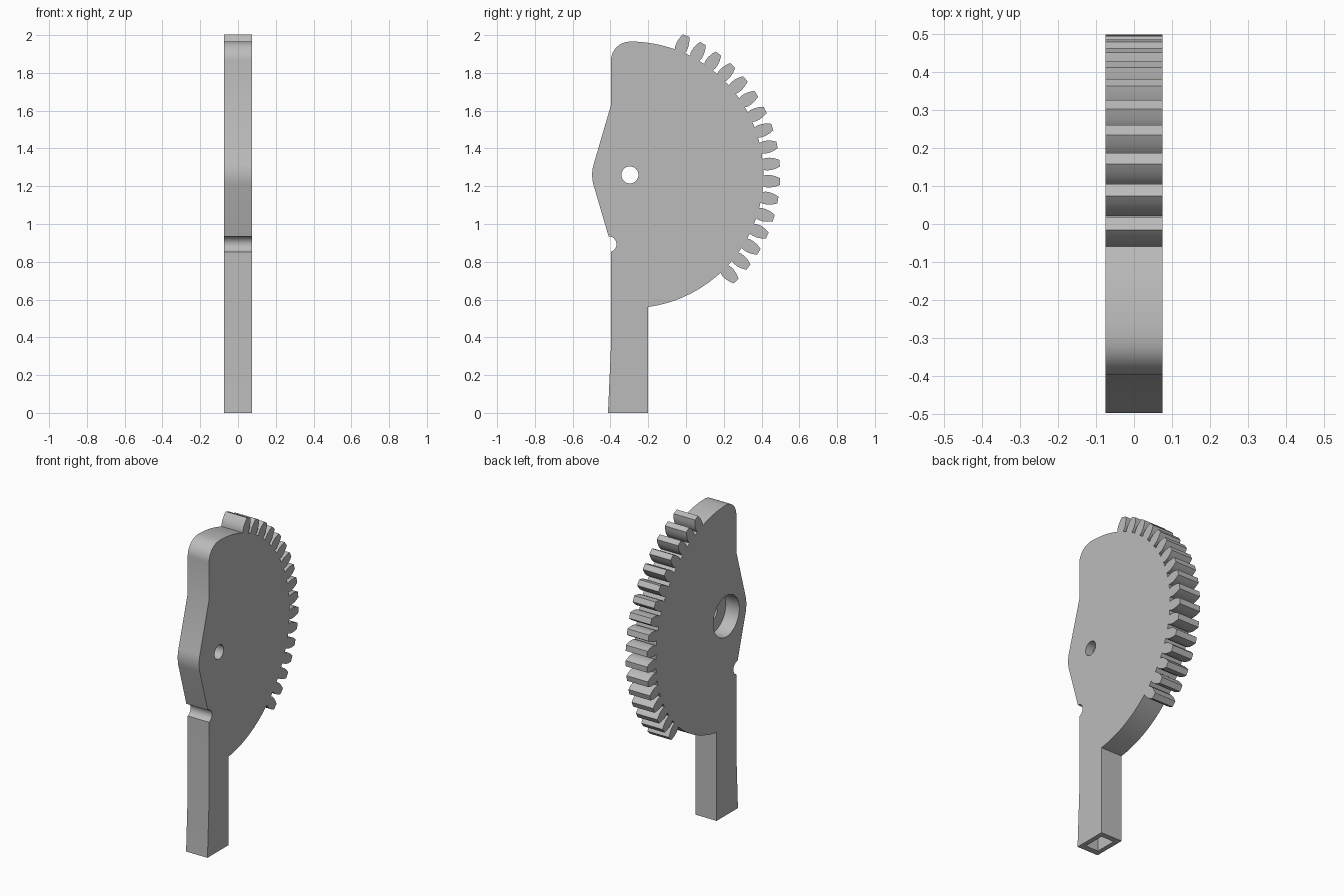
import bpy, bmesh
from math import sin, cos, radians
from mathutils import Matrix

if "Cube" in bpy.data.objects:
    bpy.data.objects.remove(bpy.data.objects["Cube"])

HALF = 0.075                 # half thickness of the plate
HUB_Y, HUB_Z = -0.297, 1.26  # pivot, also the gear centre
ROOT = 0.706                 # tooth root radius
TEETH, FIRST, PITCH = 17, 68.0, 360 / 51

grey = bpy.data.materials.new("plain grey")
grey.use_nodes = True
colour = (0.5, 0.5, 0.5, 1)
grey.diffuse_color = colour
grey.node_tree.nodes["Principled BSDF"].inputs["Base Color"].default_value = colour


def arc(cy, cz, r, start, end, steps):
    """Points along a circle in the side plane, angles in degrees."""
    angles = [radians(start + (end - start) * i / steps) for i in range(steps + 1)]
    return [(cy + r * cos(a), cz + r * sin(a)) for a in angles]


def hub_arc(start, end, steps, r=ROOT):
    return arc(HUB_Y, HUB_Z, r, start, end, steps)


def tooth(angle):
    """One rounded gear tooth, walked clockwise."""
    flank = [(ROOT, 0.028), (0.722, 0.033), (0.745, 0.033), (0.77, 0.028), (0.795, 0.018)]
    side = [(r, w) for r, w in flank] + [(r, -w) for r, w in reversed(flank)]
    c, s = cos(radians(angle)), sin(radians(angle))
    return [(HUB_Y + r * c - w * s, HUB_Z + r * s + w * c) for r, w in side]


def make_object(name, bm):
    bmesh.ops.recalc_face_normals(bm, faces=bm.faces)
    mesh = bpy.data.meshes.new(name)
    bm.to_mesh(mesh)
    bm.free()
    mesh.materials.append(grey)
    obj = bpy.data.objects.new(name, mesh)
    bpy.context.collection.objects.link(obj)
    return obj


def prism(name, points, x0, x1):
    """Side profile extruded across x."""
    bm = bmesh.new()
    face = bm.faces.new([bm.verts.new((x0, y, z)) for y, z in points])
    new = bmesh.ops.extrude_face_region(bm, geom=[face])["geom"]
    verts = [v for v in new if isinstance(v, bmesh.types.BMVert)]
    bmesh.ops.translate(bm, verts=verts, vec=(x1 - x0, 0, 0))
    return make_object(name, bm)


def cut(target, cutter):
    mod = target.modifiers.new("cut", 'BOOLEAN')
    mod.operation = 'DIFFERENCE'
    mod.solver = 'EXACT'
    mod.object = cutter
    bpy.context.view_layer.objects.active = target
    bpy.ops.object.modifier_apply(modifier=mod.name)
    bpy.data.objects.remove(cutter)


# Outline: handle, notch, pivot bulge, rounded shoulder
outline = [(-0.2, 0), (-0.413, 0), (-0.397, 0.36)]
outline += arc(-0.41, 0.893, 0.042, -72, 90, 12)
outline += hub_arc(194, 163, 8, 0.2)
outline += [(-0.397, 1.63)]
outline += arc(-0.297, 1.865, 0.1, 180, 95, 10)

# Outline: plain arc, toothed sector, plain arc back to the handle
outline += hub_arc(90, FIRST + 3.5, 6)
for i in range(TEETH):
    outline += tooth(FIRST - i * PITCH)
last = FIRST - (TEETH - 1) * PITCH
outline += hub_arc(last - 3.5, -82.1, 12)

sector = prism("gear_sector_with_handle", outline, -HALF, HALF)

# Pivot hole, with a wide recess on the -x face
cut(sector, prism("pivot_drill", hub_arc(0, 348.75, 31, 0.045), -0.2, 0.2))
cut(sector, prism("recess_drill", hub_arc(0, 352.5, 47, 0.13), -0.2, 0.02))

# Square socket in the foot of the handle
bm = bmesh.new()
bmesh.ops.create_cube(bm, size=1, matrix=Matrix.Translation((0, -0.305, 0.2))
                      @ Matrix.Diagonal((0.09, 0.14, 0.6, 1)))
cut(sector, make_object("socket_cutter", bm))

# Smooth the curved walls, keep the edges crisp
bpy.ops.object.select_all(action='DESELECT')
sector.select_set(True)
bpy.context.view_layer.objects.active = sector
bpy.ops.object.shade_smooth_by_angle(angle=radians(25))
